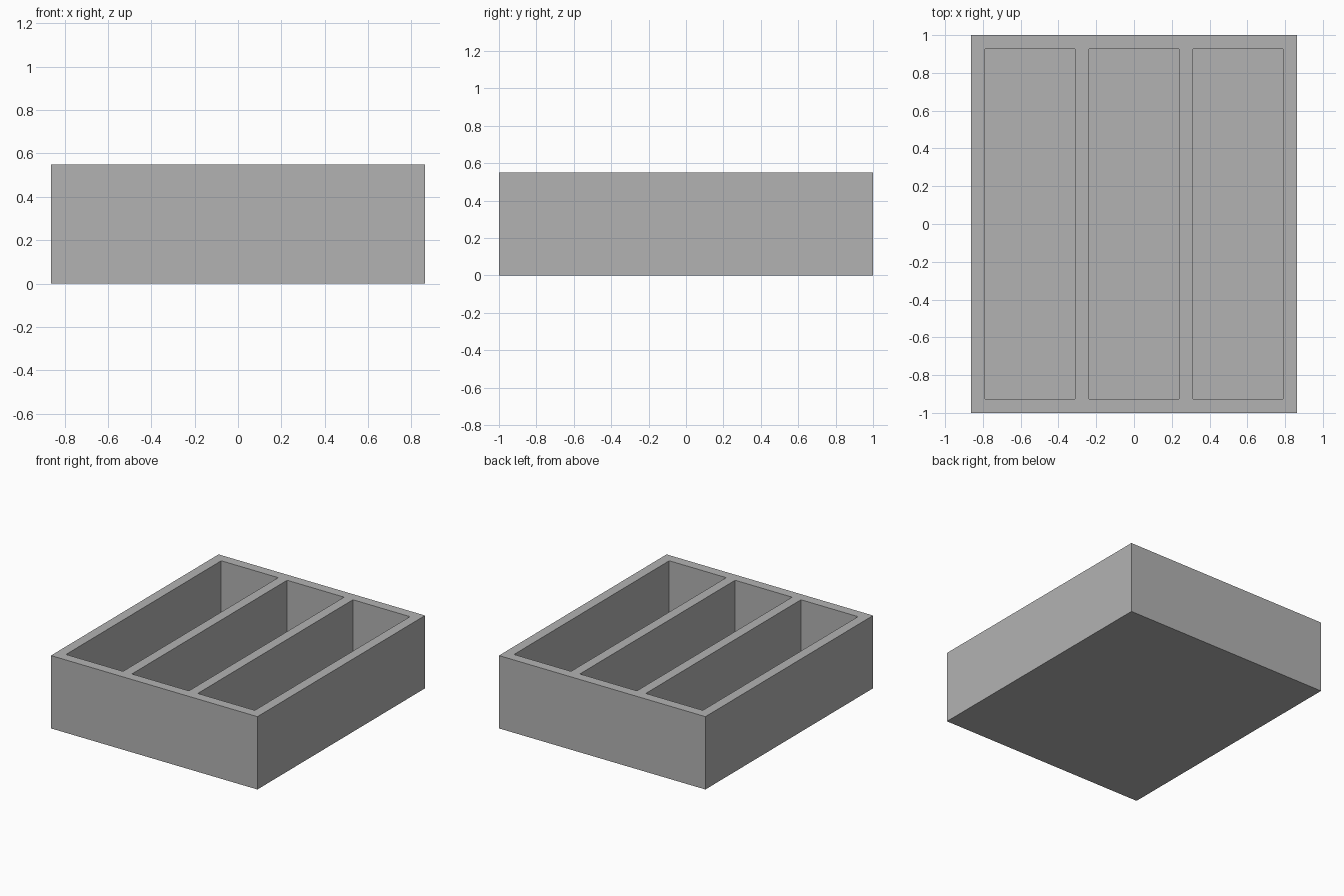
import bpy
import bmesh

cube = bpy.data.objects.get("Cube")
if cube:
    bpy.data.objects.remove(cube, do_unlink=True)

HALF_X, HALF_Y, HEIGHT = 0.8625, 1.0, 0.55
WALL, FLOOR, BAYS = 0.074, 0.074, 3
bay_width = (2 * HALF_X - (BAYS + 1) * WALL) / BAYS

# Wall and bay boundaries across the width and along the length
xs = [-HALF_X]
for i in range(BAYS):
    xs += [xs[-1] + WALL, xs[-1] + WALL + bay_width]
xs.append(HALF_X)
ys = [-HALF_Y, -HALF_Y + WALL, HALF_Y - WALL, HALF_Y]

# Top rim, laid out as a grid of cells
bm = bmesh.new()
grid = [[bm.verts.new((x, y, HEIGHT)) for y in ys] for x in xs]
bays = []
for i in range(len(xs) - 1):
    for j in range(len(ys) - 1):
        face = bm.faces.new((grid[i][j], grid[i + 1][j],
                             grid[i + 1][j + 1], grid[i][j + 1]))
        if j == 1 and i % 2 == 1:
            bays.append(face)

# Outer walls and underside
rim = [e for e in bm.edges if e.is_boundary]
walls = bmesh.ops.extrude_edge_only(bm, edges=rim)["geom"]
for v in walls:
    if isinstance(v, bmesh.types.BMVert):
        v.co.z = 0
bmesh.ops.holes_fill(bm, edges=[e for e in bm.edges if e.is_boundary], sides=0)

# Sink the three compartments to the floor
for face in bmesh.ops.extrude_discrete_faces(bm, faces=bays)["faces"]:
    for v in face.verts:
        v.co.z = FLOOR

bmesh.ops.recalc_face_normals(bm, faces=bm.faces[:])
mesh = bpy.data.meshes.new("compartment_tray")
bm.to_mesh(mesh)
bm.free()
tray = bpy.data.objects.new("compartment_tray", mesh)
bpy.context.collection.objects.link(tray)

# Plain grey finish
grey = bpy.data.materials.new("plain_grey")
grey.use_nodes = True
colour = (0.45, 0.45, 0.45, 1)
grey.diffuse_color = colour
grey.node_tree.nodes["Principled BSDF"].inputs["Base Color"].default_value = colour
mesh.materials.append(grey)
